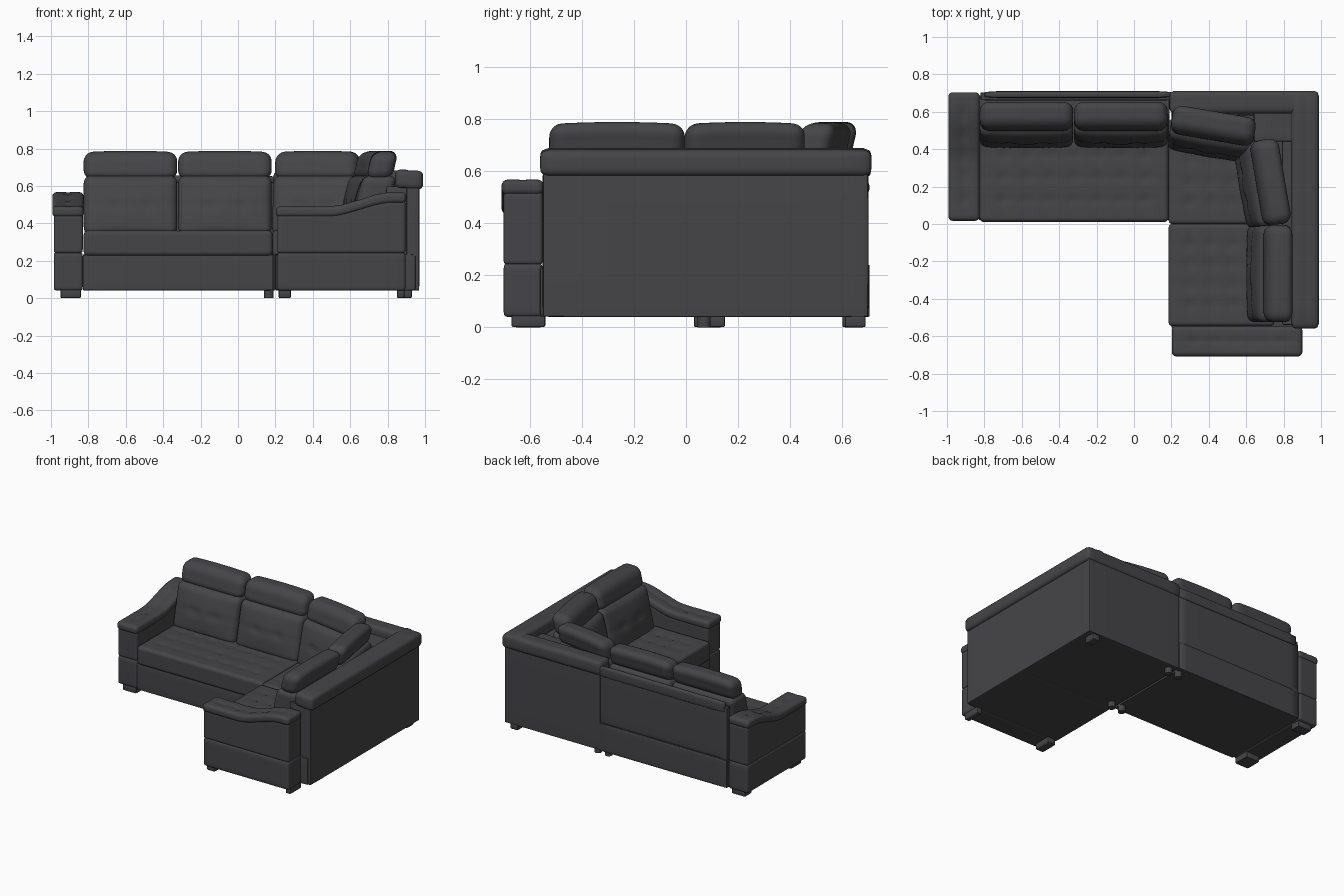
import bpy, bmesh, math
from mathutils import Vector, Matrix

cube = bpy.data.objects.get("Cube")
if cube:
    bpy.data.objects.remove(cube, do_unlink=True)


def material(name, rgb):
    m = bpy.data.materials.new(name)
    m.use_nodes = True
    m.diffuse_color = (*rgb, 1)
    m.node_tree.nodes["Principled BSDF"].inputs["Base Color"].default_value = (*rgb, 1)
    return m


leather = material("charcoal leather", (0.06, 0.06, 0.065))


def smoothstep(t):
    t = max(0, min(1, t))
    return t * t * (3 - 2 * t)


def soft_box(name, lo, hi, radius=0.01, cuts=5, shape=None, turn=0.0):
    """Rounded box between two corners; shape(p, half) bends it in local space."""
    lo, hi = Vector(lo), Vector(hi)
    half, centre = (hi - lo) / 2, (hi + lo) / 2
    r = min(radius, *half)
    bm = bmesh.new()
    bmesh.ops.create_cube(bm, size=2)
    bmesh.ops.subdivide_edges(bm, edges=bm.edges[:], cuts=cuts, use_grid_fill=True)
    for v in bm.verts:
        # rows crowd toward the edges so the rounding stays smooth
        p = Vector([math.sin(c * math.pi / 2) * h for c, h in zip(v.co, half)])
        core = Vector([max(r - h, min(h - r, c)) for c, h in zip(p, half)])
        out = p - core
        if out.length > 1e-6:
            p = core + out.normalized() * r
        v.co = shape(p, half) if shape else p
    bmesh.ops.transform(bm, verts=bm.verts[:],
                        matrix=Matrix.Translation(centre) @ Matrix.Rotation(turn, 4, "Z"))
    mesh = bpy.data.meshes.new(name)
    bm.to_mesh(mesh)
    bm.free()
    mesh.materials.append(leather)
    mesh.shade_smooth()
    mesh.set_sharp_from_angle(angle=math.radians(50))
    obj = bpy.data.objects.new(name, mesh)
    bpy.context.collection.objects.link(obj)
    return obj


def dimple(a, b, wa, wb, na, nb):
    """Depth of a button grid with faint seams, on a 2 wa by 2 wb panel."""
    def gap(c, w, n):
        step = 2 * w / n
        inner = abs(c) < w - step * 0.4
        s = (c + w) / step
        return abs(s - round(s)) * step if inner else 1
    da, db = gap(a, wa, na), gap(b, wb, nb)
    button = math.exp(-(da * da + db * db) / 0.0006)
    seam = math.exp(-da * da / 0.00012) + math.exp(-db * db / 0.00012)
    return 0.009 * button + 0.002 * seam


def tufted_top(nx, ny):
    def shape(p, half):
        if p.z > half.z * 0.5:
            p.z -= dimple(p.x, p.y, half.x, half.y, nx, ny)
        return p
    return shape


def back_shape(p, half):
    # puffed, buttoned front that leans backwards
    if p.y < 0:
        u, w = p.x / half.x, p.z / half.z
        p.y -= 0.02 * (1 - u * u) * (1 - w * w)
        p.y += 1.6 * dimple(p.x, p.z, half.x, half.z, 3, 2)
    p.y += 0.22 * p.z
    return p


def head_shape(p, half):
    p.y += 0.25 * p.z
    p.z += 0.008 * (1 - (p.x / half.x) ** 2) * (p.z > 0)
    return p


def backrest(label, x, y, width, turn=0.0):
    """Lower back cushion and headrest; (x, y) is the middle of the headrest."""
    place = Matrix.Translation((x, y, 0)) @ Matrix.Rotation(turn, 4, "Z")
    for part, y0, y1, z0, z1, r, shape in (
            ("back_cushion", -0.14, 0.04, 0.34, 0.655, 0.04, back_shape),
            ("headrest", -0.075, 0.065, 0.635, 0.78, 0.05, head_shape)):
        o = soft_box(label + "_" + part, (-width / 2, y0, z0), (width / 2, y1, z1), r, 23, shape)
        o.data.transform(place)


# Plinths under the two wings
soft_box("long_base", (-0.83, 0.02, 0.04), (0.19, 0.69, 0.235), 0.008)
soft_box("corner_base", (0.20, 0.0, 0.04), (0.95, 0.69, 0.235), 0.008)
soft_box("side_base", (0.20, -0.56, 0.04), (0.95, 0.01, 0.235), 0.008)

# Buttoned seats
soft_box("long_seat", (-0.825, 0.01, 0.225), (0.185, 0.60, 0.362), 0.025, 45, tufted_top(8, 5))
soft_box("corner_seat", (0.185, 0.0, 0.225), (0.75, 0.56, 0.362), 0.02, 29, tufted_top(5, 5))
soft_box("side_seat", (0.185, -0.545, 0.225), (0.75, 0.0, 0.362), 0.02, 29, tufted_top(5, 5))

# Back walls, infill behind the cushions and padded rails
soft_box("long_back_wall", (-0.82, 0.66, 0.235), (0.20, 0.70, 0.62), 0.008)
soft_box("long_back_lower_panel", (-0.82, 0.68, 0.04), (0.20, 0.705, 0.24), 0.005)
soft_box("long_back_rail", (-0.80, 0.675, 0.58), (0.20, 0.71, 0.655), 0.014)
soft_box("corner_back_wall", (0.20, 0.62, 0.04), (0.97, 0.70, 0.62), 0.008)
soft_box("side_back_wall", (0.90, -0.55, 0.04), (0.97, 0.70, 0.62), 0.008)
soft_box("corner_shelf", (0.64, 0.44, 0.23), (0.92, 0.64, 0.625), 0.01)
soft_box("corner_infill", (0.20, 0.58, 0.23), (0.66, 0.64, 0.625), 0.01)
soft_box("side_infill", (0.79, -0.54, 0.23), (0.92, 0.46, 0.60), 0.01)


def rail_slope(p, half):
    if p.x < 0:
        p.z += 0.006
    return p


soft_box("corner_rail", (0.19, 0.59, 0.58), (0.98, 0.712, 0.682), 0.03, 9)
soft_box("side_rail", (0.84, -0.56, 0.58), (0.99, 0.712, 0.682), 0.03, 9, rail_slope)

# Backrests, turning through the corner
backrest("left", -0.575, 0.58, 0.50)
backrest("middle", -0.07, 0.58, 0.50)
backrest("corner_left", 0.425, 0.53, 0.45, -0.17)
backrest("corner_right", 0.735, 0.225, 0.46, -math.pi / 2 + 0.17)
backrest("side", 0.775, -0.265, 0.52, -math.pi / 2)


# Arms: two stacked blocks under a pad that sweeps up toward the wall
def sweep(axis, rise, pad=False):
    def shape(p, half):
        t = (p[axis] / half[axis] + 1) / 2
        if pad:
            p.z -= dimple(p.x, p.y, half.x, half.y, *((6, 2) if axis == 0 else (2, 6))) * (p.z > 0)
        if pad or p.z > 0:
            p.z += rise * smoothstep((t - 0.4) / 0.5)
        return p
    return shape


def arm(label, lo, hi, axis):
    (x0, y0), (x1, y1) = lo, hi
    soft_box(label + "_lower_block", (x0, y0, 0.04), (x1, y1, 0.245), 0.015, 9)
    soft_box(label + "_upper_block", (x0, y0, 0.24), (x1, y1, 0.45), 0.015, 19, sweep(axis, 0.07))
    soft_box(label + "_pad", (x0 - 0.008, y0 - 0.008, 0.432), (x1 + 0.005, y1 + 0.004, 0.492),
             0.025, 27, sweep(axis, 0.075, True))


arm("left_end_arm", (-0.985, 0.025), (-0.83, 0.70), 1)
arm("front_arm", (0.21, -0.70), (0.895, -0.55), 0)

# Block feet under the arms
for x, y, w, d in ((-0.895, 0.09, 0.11, 0.12), (-0.895, 0.64, 0.11, 0.08),
                   (0.25, -0.605, 0.065, 0.13), (0.87, -0.605, 0.04, 0.13),
                   (0.90, 0.65, 0.06, 0.08)):
    soft_box("block_foot", (x - w / 2, y - d / 2, 0), (x + w / 2, y + d / 2, 0.05), 0.008, 3)

# Round feet where the wings meet
for x in (0.165, 0.25):
    for y in (0.07, 0.65):
        bpy.ops.mesh.primitive_cylinder_add(vertices=20, radius=0.025, depth=0.05,
                                            location=(x, y, 0.025))
        foot = bpy.context.object
        foot.name = "round_foot"
        foot.data.materials.append(leather)
        bpy.ops.object.shade_smooth_by_angle()
